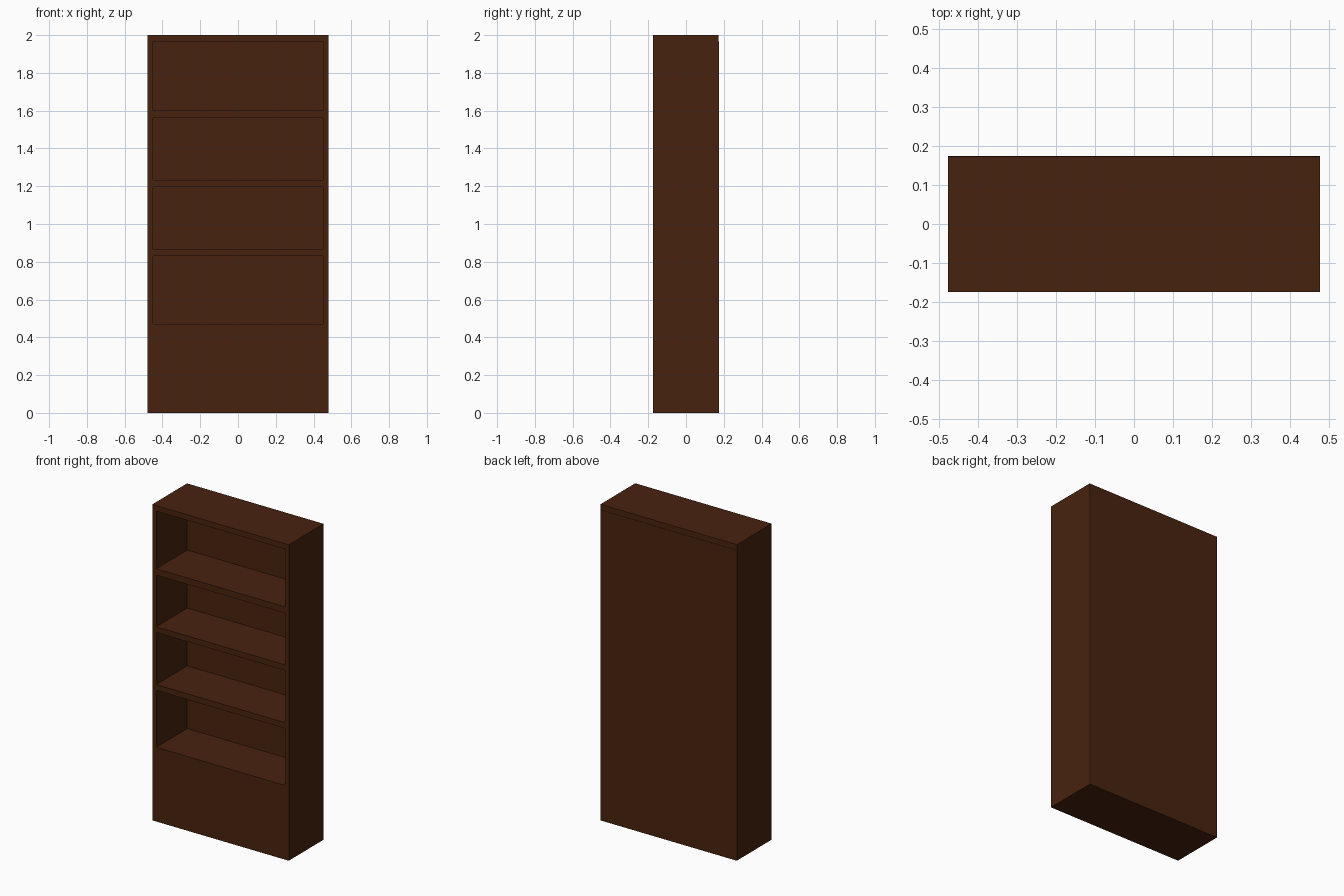
import bpy, bmesh

if "Cube" in bpy.data.objects:
    bpy.data.objects.remove(bpy.data.objects["Cube"])

W = 0.478           # half width
FRONT, BACK = -0.175, 0.175
INNER_X = 0.45      # half width of the openings
INNER_Y = 0.135     # front surface of the back wall
OPENINGS = [(0.47, 0.83), (0.867, 1.197), (1.233, 1.56), (1.60, 1.965)]

wood = bpy.data.materials.new("dark brown wood")
wood.diffuse_color = (0.064, 0.0165, 0.0045, 1)
wood.use_nodes = True
wood.node_tree.nodes["Principled BSDF"].inputs["Base Color"].default_value = wood.diffuse_color


def extrude_profile(name, profile, half_width):
    """Closed side profile of (y, z) points, extruded across x."""
    bm = bmesh.new()
    face = bm.faces.new([bm.verts.new((-half_width, y, z)) for y, z in profile])
    out = bmesh.ops.extrude_face_region(bm, geom=[face])
    moved = [v for v in out["geom"] if isinstance(v, bmesh.types.BMVert)]
    bmesh.ops.translate(bm, verts=moved, vec=(2 * half_width, 0, 0))
    bmesh.ops.recalc_face_normals(bm, faces=bm.faces)
    mesh = bpy.data.meshes.new(name)
    bm.to_mesh(mesh)
    bm.free()
    mesh.materials.append(wood)
    obj = bpy.data.objects.new(name, mesh)
    bpy.context.collection.objects.link(obj)
    return obj


# Case: the back panel stands a hair proud below the top board
case = extrude_profile("bookcase_body", [
    (FRONT, 0), (BACK, 0), (BACK, 1.965),
    (BACK - 0.002, 1.965), (BACK - 0.002, 2), (FRONT, 2)], W)

# Open compartments, cut from the front to leave the shelves
for i, (z0, z1) in enumerate(OPENINGS):
    cutter = extrude_profile(f"compartment_cutter_{i + 1}", [
        (FRONT - 0.1, z0), (INNER_Y, z0), (INNER_Y, z1), (FRONT - 0.1, z1)], INNER_X)
    cutter.hide_render = True
    cutter.hide_viewport = False
    cutter.display_type = 'WIRE'
    mod = case.modifiers.new(f"compartment_{i + 1}", 'BOOLEAN')
    mod.operation = 'DIFFERENCE'
    mod.solver = 'EXACT'
    mod.object = cutter
